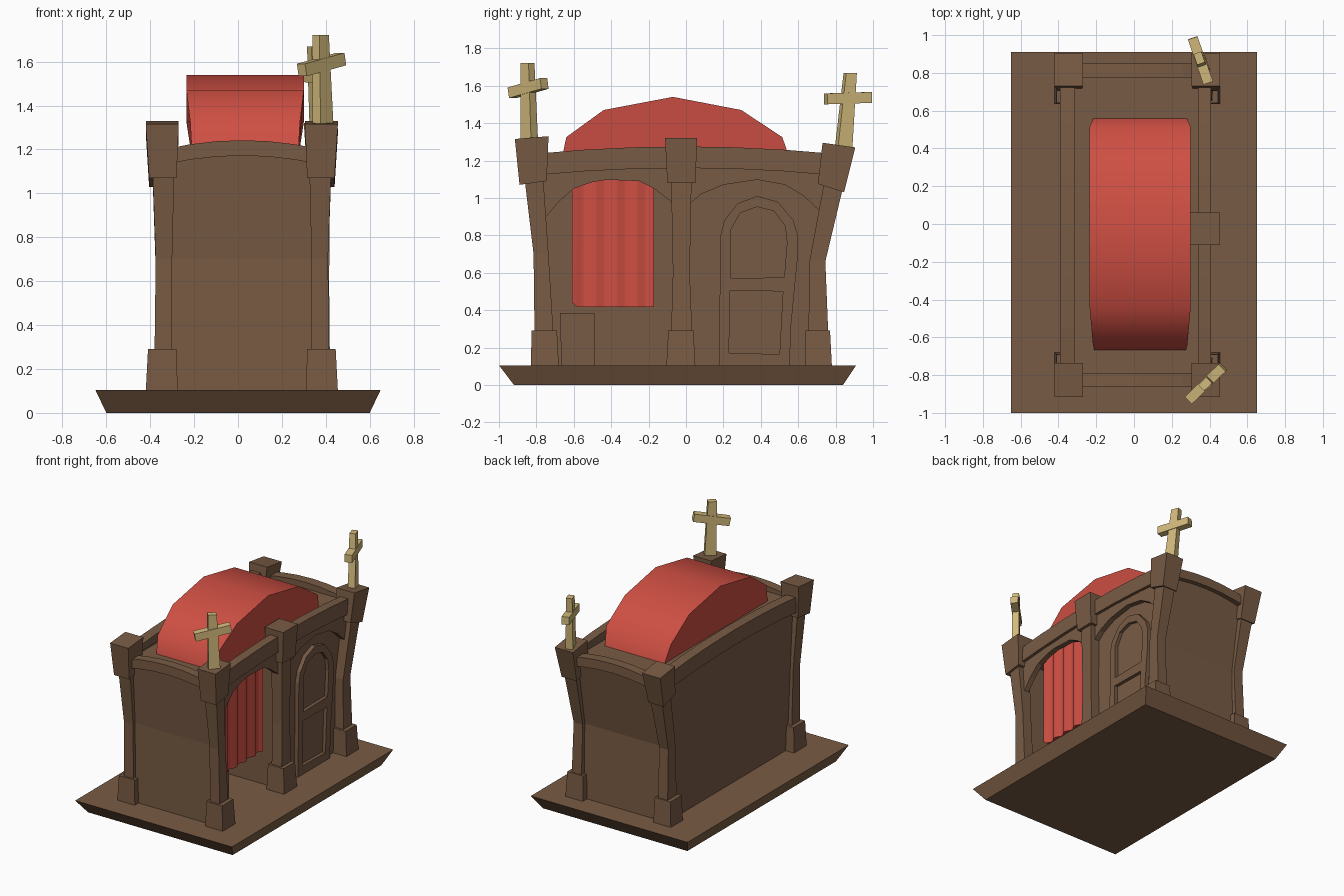
import bpy, bmesh, math
from mathutils import Matrix, Vector

if "Cube" in bpy.data.objects:
    bpy.data.objects.remove(bpy.data.objects["Cube"])


def material(name, col):
    m = bpy.data.materials.new(name)
    m.diffuse_color = (*col, 1)
    m.use_nodes = True
    m.node_tree.nodes["Principled BSDF"].inputs["Base Color"].default_value = m.diffuse_color
    return m


WOOD = material("brown wood", (0.19, 0.105, 0.058))
RED = material("red cloth", (0.62, 0.078, 0.056))
GOLD = material("pale gold", (0.65, 0.49, 0.20))


def rings(name, rs, mat, smooth=False):
    """Bridge closed rings of points and cap both ends."""
    bm = bmesh.new()
    vs = [[bm.verts.new(p) for p in r] for r in rs]
    n = len(rs[0])
    for a, b in zip(vs, vs[1:]):
        for i in range(n):
            j = (i + 1) % n
            bm.faces.new((a[i], a[j], b[j], b[i]))
    bm.faces.new(vs[0])
    bm.faces.new(vs[-1])
    bmesh.ops.recalc_face_normals(bm, faces=bm.faces)
    me = bpy.data.meshes.new(name)
    bm.to_mesh(me)
    bm.free()
    me.materials.append(mat)
    ob = bpy.data.objects.new(name, me)
    bpy.context.collection.objects.link(ob)
    if smooth:
        bpy.ops.object.select_all(action='DESELECT')
        ob.select_set(True)
        bpy.context.view_layer.objects.active = ob
        bpy.ops.object.shade_smooth_by_angle(angle=math.radians(48))
    return ob


def prism_x(name, outline, x0, x1, mat=WOOD):
    return rings(name, [[(x, y, z) for y, z in outline] for x in (x0, x1)], mat)


def prism_y(name, outline, y0, y1, mat=WOOD):
    return rings(name, [[(x, y, z) for x, z in outline] for y in (y0, y1)], mat)


def loft(name, secs, mat=WOOD, mirror=False):
    """Box sections (x0, x1, y0, z at y0, y1, z at y1), bottom to top."""
    f = (lambda x: 0.035 - x) if mirror else (lambda x: x)
    return rings(name, [[(f(a), y0, z0), (f(b), y0, z0), (f(b), y1, z1), (f(a), y1, z1)]
                        for a, b, y0, z0, y1, z1 in secs], mat)


# Base slab flaring upward
loft("base_slab", [(-.60, .60, -.92, 0, .84, 0), (-.65, .65, -1, .105, .91, .105)])

# Corner posts and the middle post: plinth, bent shaft, leaning capital
POSTS = {
    "front": (
        [(.31, .455, -.83, .1, -.68, .1), (.315, .445, -.825, .29, -.69, .29)],
        [(.335, .42, -.82, .1, -.69, .1), (.335, .415, -.81, .29, -.71, .29),
         (.335, .41, -.815, .7, -.735, .7), (.325, .425, -.865, 1.12, -.765, 1.13)],
        [(.315, .44, -.89, 1.07, -.745, 1.09), (.305, .455, -.915, 1.315, -.735, 1.33)]),
    "back": (
        [(.31, .455, .635, .1, .78, .1), (.315, .445, .64, .29, .77, .29)],
        [(.335, .42, .645, .1, .77, .1), (.335, .415, .655, .29, .76, .29),
         (.335, .41, .66, .66, .745, .66), (.325, .425, .745, 1.12, .85, 1.1)],
        [(.315, .44, .705, 1.075, .845, 1.03), (.305, .455, .73, 1.295, .905, 1.27)]),
    "middle": (
        [(.31, .455, -.105, .1, .05, .1), (.315, .445, -.095, .29, .04, .29)],
        [(.335, .42, -.085, .1, .04, .1), (.335, .415, -.07, .6, .02, .6),
         (.33, .42, -.08, 1.12, .03, 1.12)],
        [(.315, .44, -.10, 1.08, .05, 1.08), (.30, .455, -.112, 1.32, .06, 1.32)]),
}
for pos, parts in POSTS.items():
    for part, secs in zip(("plinth", "shaft", "capital"), parts):
        loft(f"{pos}_right_post_{part}", secs)
        if pos != "middle":
            loft(f"{pos}_left_post_{part}", secs, mirror=True)

# Walls follow the bend of the posts
prism_x("left_wall", [(-.74, .1), (-.75, .7), (-.81, 1.2), (.79, 1.2), (.69, .66), (.70, .1)],
        -.35, -.31)
loft("front_wall", [(-.34, .375, -.785, .1, -.75, .1), (-.34, .375, -.79, .7, -.755, .7),
                    (-.34, .375, -.835, 1.19, -.795, 1.19)])
loft("back_wall", [(-.34, .375, .69, .1, .73, .1), (-.34, .375, .685, .66, .72, .66),
                   (-.34, .375, .78, 1.19, .82, 1.19)])
prism_x("partition_wall", [(-.05, .1), (-.05, 1.19), (0, 1.19), (0, .1)], -.32, .36)
prism_x("door_wall", [(0, .1), (0, 1.18), (.77, 1.18), (.70, .66), (.70, .1)], .31, .345)
prism_x("roof_deck", [(-.80, 1.16), (-.80, 1.195), (.78, 1.195), (.78, 1.16)], -.33, .37)

# Arched spandrels above the curtain opening and the door
prism_x("curtain_arch", [(-.76, .885), (-.68, .98), (-.60, 1.05), (-.5, 1.085), (-.42, 1.097),
                         (-.25, 1.09), (-.17, 1.05), (-.06, .965), (-.06, 1.18), (-.81, 1.18)],
        .345, .385)
prism_x("door_arch", [(0, .95), (.08, 1.02), (.2, 1.07), (.38, 1.097), (.53, 1.07),
                      (.63, 1.01), (.715, .93), (.79, 1.18), (0, 1.18)], .34, .385)


# Bowed cornices
def bow(a, b, low, high, rise, n=6):
    pts = [(a + (b - a) * i / n, rise * (1 - (2 * i / n - 1) ** 2)) for i in range(n + 1)]
    return [(u, low + r) for u, r in pts] + [(u, high + r) for u, r in reversed(pts)]


prism_x("right_cornice", bow(-.82, .80, 1.12, 1.235, .04), .34, .407)
prism_x("left_cornice", bow(-.82, .80, 1.12, 1.235, .04), -.392, -.315)
prism_y("front_cornice", bow(-.34, .38, 1.13, 1.20, .042), -.86, -.79)
prism_y("back_cornice", bow(-.34, .38, 1.13, 1.20, .042), .775, .85)

# Arched door with two sunk panels
door = prism_x("door", [(.175, .1), (.185, .8), (.205, .88), (.275, .97), (.38, 1.01), (.49, .98),
                        (.575, .88), (.598, .8), (.595, .66), (.56, .3), (.555, .1)], .33, .375)
cutters = [
    prism_x("upper_panel_cutter", [(.24, .57), (.24, .83), (.29, .92), (.38, .952), (.47, .93),
                                   (.53, .85), (.54, .76), (.525, .575)], .35, .45),
    prism_x("lower_panel_cutter", [(.23, .17), (.235, .505), (.518, .5), (.50, .165)], .35, .45)]
for c in cutters:
    c.hide_render = True
    c.hide_viewport = True
    mod = door.modifiers.new(c.name, 'BOOLEAN')
    mod.operation = 'DIFFERENCE'
    mod.solver = 'EXACT'
    mod.object = c

# Seat inside the open compartment
prism_x("seat", [(-.665, .1), (-.675, .385), (-.49, .385), (-.49, .1)], -.30, .27)

# Wavy curtain
N = 16
wave = [(.315 + .014 * math.sin(i * 1.57 + .8), -.61 + .44 * i / N) for i in range(N + 1)]
plan = [(x, y) for x, y in wave] + [(x - .02, y) for x, y in reversed(wave)]
rings("curtain", [[(x, y, .418 + (.022 if y < -.59 else 0)) for x, y in plan],
                  [(x, y, 1.14) for x, y in plan]], RED, smooth=True)

# Red vaulted roof: (y, z, half width)
vault = [(-.67, 1.18, .242), (-.64, 1.325, .25), (-.44, 1.47, .2675), (-.07, 1.54, .2675),
         (.295, 1.47, .2675), (.515, 1.325, .2675), (.565, 1.18, .245)]
rings("vault_roof", [[(.0325 + s * h, y, z) for y, z, h in vault] for s in (-1, 1)],
      RED, smooth=True)


# Crosses on the right corner posts
def cross(name, base, top, angle, bar_t, half_len, tilt):
    b, t = Vector(base), Vector(top)
    u = Vector((math.cos(angle), math.sin(angle), 0))
    w = Vector((-u.y, u.x, 0))

    def sec(c, a, d, h):
        return [c + d * a + w * h, c - d * a + w * h, c - d * a - w * h, c + d * a - w * h]
    rings(name + "_stem", [sec(b, .041, u, .026), sec(t, .03, u, .022)], GOLD)
    d = (u + Vector((0, 0, tilt))).normalized()
    up = w.cross(d).normalized()
    c = b.lerp(t, bar_t)
    rings(name + "_bar", [sec(c + d * half_len * s, .029, up, .027) for s in (-1, 1)], GOLD)


cross("front_cross", (.388, -.838, 1.30), (.377, -.847, 1.722), math.radians(44), .68, .127, .2)
cross("back_cross", (.365, .842, 1.26), (.345, .878, 1.668), math.radians(-71), .67, .126, -.03)
